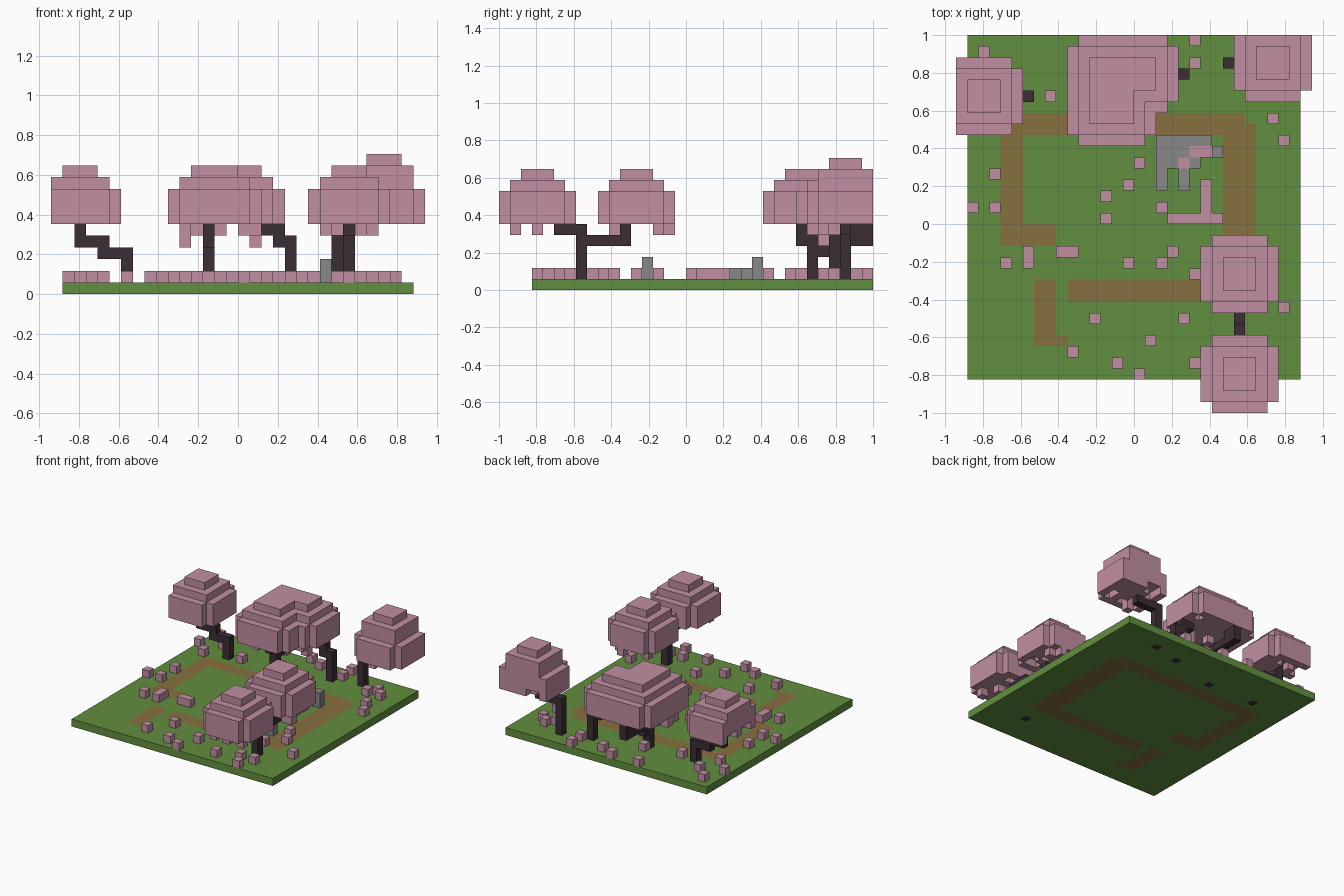
import bpy
import bmesh
import random
from mathutils import Vector

random.seed(4)
V = 2 / 34  # size of one block

if "Cube" in bpy.data.objects:
    bpy.data.objects.remove(bpy.data.objects["Cube"], do_unlink=True)


def make_material(name, *rgb):
    mat = bpy.data.materials.new(name)
    mat.use_nodes = True
    mat.diffuse_color = (*rgb, 1)
    mat.node_tree.nodes["Principled BSDF"].inputs["Base Color"].default_value = (*rgb, 1)
    return mat


BLOSSOM = make_material("blossom pink", .53, .275, .365)
GRASS = make_material("grass green", .12, .275, .05)
DIRT = make_material("dirt brown", .24, .16, .05)
STONE = make_material("stone grey", .246, .246, .25)
BARK = make_material("dark bark", .042, .027, .034)

AXES = [Vector(a) for a in ((1, 0, 0), (0, 1, 0), (0, 0, 1))]


def box(i0, i1, j0, j1, k0=0, k1=0):
    """Block cells in an inclusive range."""
    return {(i, j, k) for i in range(i0, i1 + 1)
            for j in range(j0, j1 + 1) for k in range(k0, k1 + 1)}


def build(name, cells):
    """Turn a {cell: material} dictionary into one mesh of outer block faces."""
    mesh = bpy.data.meshes.new(name)
    slots = list(dict.fromkeys(cells.values()))
    for mat in slots:
        mesh.materials.append(mat)
    bm = bmesh.new()
    corners = {}

    def corner(p):
        key = tuple(round(c) for c in p)
        if key not in corners:
            corners[key] = bm.verts.new(((key[0] - 16) * V, (key[1] - 17) * V, key[2] * V))
        return corners[key]

    for cell, mat in cells.items():
        base = Vector(cell)
        for n, axis in enumerate(AXES):
            u, w = AXES[(n + 1) % 3], AXES[(n + 2) % 3]
            for side in (0, 1):
                beside = base + axis * (2 * side - 1)
                if tuple(int(c) for c in beside) in cells:
                    continue
                o = base + axis * side
                ring = [o, o + u, o + u + w, o + w]
                if not side:
                    ring.reverse()
                face = bm.faces.new([corner(p) for p in ring])
                face.material_index = slots.index(mat)
    bm.to_mesh(mesh)
    bm.free()
    obj = bpy.data.objects.new(name, mesh)
    bpy.context.collection.objects.link(obj)
    return obj


def paint(cells, mat):
    return {c: mat for c in sorted(cells)}


# Trunks and branches
trunks = {
    "left_trunk": box(6, 6, 28, 28, 0, 3) | box(4, 6, 28, 28, 3, 3)
    | box(2, 4, 28, 28, 4, 4) | box(2, 2, 28, 28, 5, 6),
    "middle_trunk": box(13, 13, 28, 28, 0, 3) | box(13, 13, 28, 29, 3, 3)
    | box(13, 13, 29, 33, 4, 4) | box(13, 13, 27, 28, 4, 5) | box(13, 13, 32, 33, 5, 5),
    "middle_side_trunk": box(20, 20, 30, 30, 0, 4) | box(19, 20, 30, 30, 4, 4)
    | box(18, 19, 30, 30, 5, 5) | box(18, 18, 30, 30, 6, 6),
    "right_trunk": box(24, 24, 31, 31, 0, 5) | box(24, 27, 31, 31, 5, 5)
    | box(27, 27, 31, 31, 6, 6),
    "front_forked_trunk": box(25, 25, 7, 7, 0, 5) | box(25, 25, 5, 7, 5, 5)
    | box(25, 25, 7, 11, 4, 4) | box(25, 25, 11, 11, 5, 6),
}
bark = set().union(*trunks.values())
for name, cells in trunks.items():
    build(name, paint({c for c in cells if c[2] > 0}, BARK))

# Ground slab with the dirt path and the trunk roots set into it
path = (box(4, 5, 15, 26) | box(4, 25, 25, 26) | box(24, 26, 10, 25) | box(10, 26, 10, 11)
        | box(4, 8, 15, 16) | box(7, 8, 6, 11) | box(7, 9, 6, 6))
ground = paint(box(1, 30, 3, 33), GRASS)
ground.update(paint(path, DIRT))
ground.update(paint({c for c in bark if c[2] == 0}, BARK))
build("ground", ground)


# Blossom canopies: stepped domes with a ragged underside
def dome(i, j, steps, hanging=()):
    """Seven-block-wide dome with its low corner at i, j; steps gives inset per layer."""
    cells = set()
    for k, inset in enumerate(steps, start=6):
        layer = box(i + inset, i + 6 - inset, j + inset, j + 6 - inset, k, k)
        if inset == 0:
            layer -= {(a, b, k) for a in (i, i + 6) for b in (j, j + 6)}
        if k == 6:
            inner = box(i + 1, i + 5, j + 1, j + 5, k, k)
            layer -= {c for c in sorted(inner) if random.random() < .3}
        cells |= layer
    for a, b, drop in hanging:
        cells |= box(a, a, b, b, 6 - drop, 6)
    return cells


LOW = (0, 0, 0, 1, 2)
TALL = (0, 0, 0, 1, 1, 2)
canopies = {
    "left_canopy": dome(-1, 25, LOW),
    "middle_canopy": dome(10, 24, LOW, [(11, 27, 2), (12, 28, 1), (14, 29, 1)])
    | dome(11, 24, LOW) | dome(10, 27, LOW)
    | dome(13, 27, LOW, [(16, 28, 1), (17, 29, 2), (17, 28, 1)]),
    "right_canopy": dome(25, 28, TALL, [(27, 29, 1), (26, 30, 1)]),
    "front_inner_canopy": dome(22, 9, LOW, [(23, 14, 1), (27, 14, 1), (26, 15, 1), (24, 10, 1)]),
    "front_outer_canopy": dome(22, 0, LOW, [(23, 1, 1), (26, 3, 1), (27, 1, 1)]),
}
for name, cells in canopies.items():
    inside = {c for c in cells if c[0] >= 0 and c[1] < 34} - bark
    build(name, paint(inside, BLOSSOM))

# Stones: a low ruin and two short pillars
ruin = (box(18, 22, 24, 24, 1, 1) | box(18, 20, 22, 23, 1, 1) | box(21, 21, 22, 22, 1, 1)
        | box(18, 18, 20, 22, 1, 1) | box(20, 20, 20, 22, 1, 1) | box(23, 23, 23, 23, 1, 2))
stones = paint(ruin, STONE)
stones.update(paint(box(21, 22, 23, 23, 1, 1) | box(20, 20, 22, 22, 1, 1), BLOSSOM))
build("stone_ruin", stones)
build("stone_pillar", paint(box(23, 23, 13, 13, 1, 2), STONE))

# Fallen blossom: single blocks by column, then a few short drifts
fallen = {
    1: [18, 29], 2: [32], 3: [18, 21, 27], 4: [13, 30], 8: [28], 10: [5], 11: [33], 12: [8],
    13: [17, 19, 29], 14: [4], 15: [13, 20, 33], 16: [3, 22], 17: [6, 32], 18: [13, 18],
    19: [14], 20: [8], 21: [4, 12, 31, 33], 23: [17], 24: [5, 10], 25: [3, 14],
    26: [5, 12, 29], 27: [30], 28: [26, 29], 29: [9, 24],
}
petals = {(i, j, 1) for i, rows in fallen.items() for j in rows}
petals |= (box(6, 6, 13, 14, 1, 1) | box(9, 10, 14, 14, 1, 1)
           | box(22, 22, 17, 20, 1, 1) | box(19, 22, 17, 17, 1, 1))
build("fallen_blossom", paint(petals, BLOSSOM))
